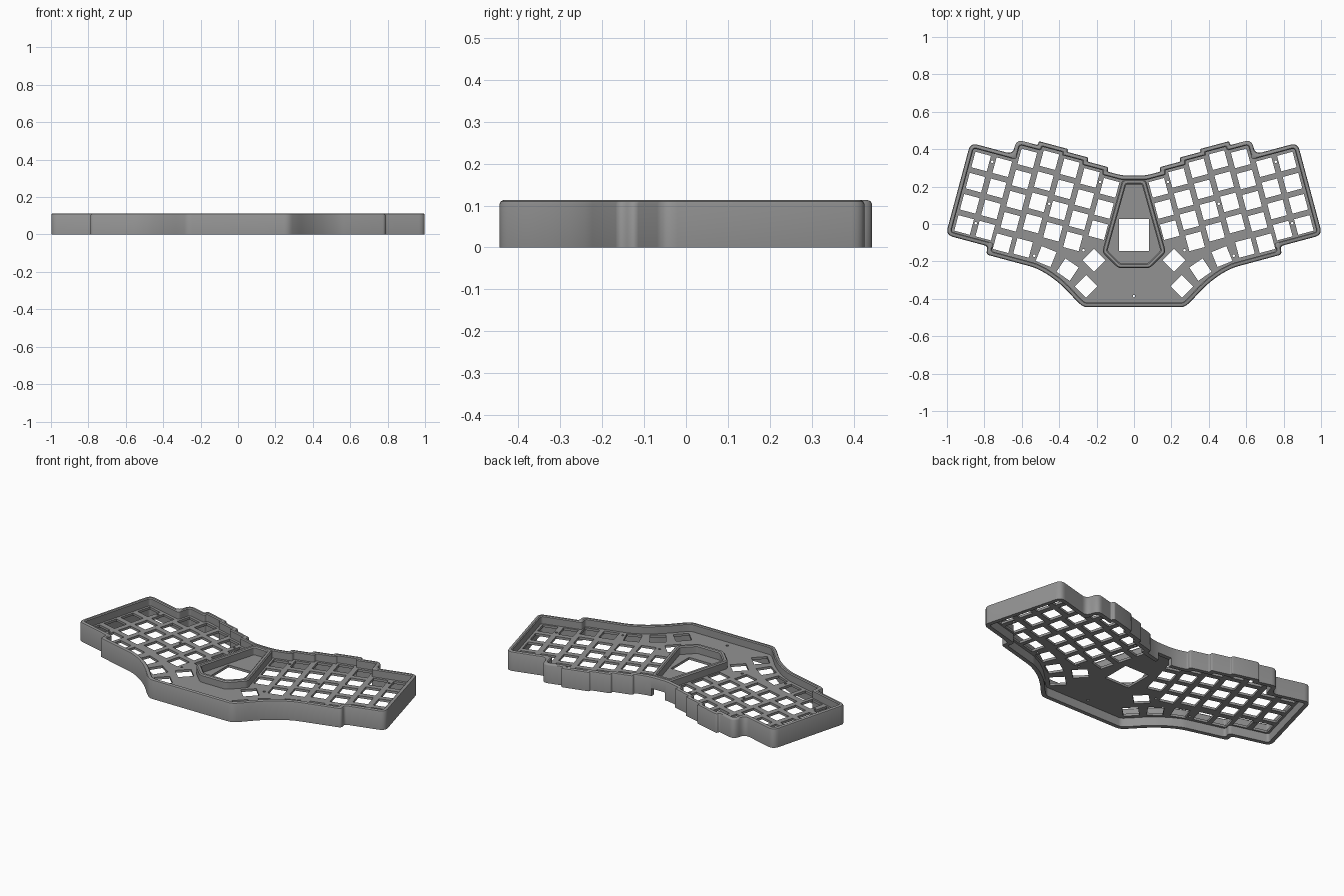
import bpy, bmesh, math
from mathutils import Vector

if "Cube" in bpy.data.objects:
    bpy.data.objects.remove(bpy.data.objects["Cube"])

TILT = math.radians(15)      # splay of each key half
P = 0.117                    # key pitch
HOLE = 0.086                 # switch cutout size
TOP = 0.113                  # case height
PLATE_Z, PLATE_T = 0.059, 0.014

grey = bpy.data.materials.new("case grey")
grey.diffuse_color = (0.29, 0.29, 0.29, 1)
grey.use_nodes = True
grey.node_tree.nodes["Principled BSDF"].inputs["Base Color"].default_value = grey.diffuse_color


def tilt(u, v):
    """Key-half coordinates to case coordinates (right half)."""
    c, s = math.cos(TILT), math.sin(TILT)
    return (u * c - v * s, u * s + v * c)


def mirrored(half):
    """Close a counter-clockwise right half with its mirror image."""
    return half + [(-x, y) for x, y in reversed(half)]


def inset(pts, d):
    out, n = [], len(pts)
    for i in range(n):
        a, b, c = (Vector(pts[(i + k) % n]) for k in (-1, 0, 1))
        e1, e2 = (b - a).normalized(), (c - b).normalized()
        n1, n2 = Vector((-e1.y, e1.x)), Vector((-e2.y, e2.x))
        out.append(b + (n1 + n2) * d / (1 + n1.dot(n2)))
    return out


def rounded(pts, r, steps=5):
    out, n = [], len(pts)
    for i in range(n):
        a, b, c = (Vector(pts[(i + k) % n]) for k in (-1, 0, 1))
        d = min(r, 0.45 * (a - b).length, 0.45 * (c - b).length)
        p, q = b + (a - b).normalized() * d, b + (c - b).normalized() * d
        for k in range(steps + 1):
            t = k / steps
            out.append(p * (1 - t) ** 2 + b * 2 * t * (1 - t) + q * t * t)
    return out


def finish(ob):
    ob.data.materials.clear()
    ob.data.materials.append(grey)
    bpy.ops.object.select_all(action='DESELECT')
    ob.select_set(True)
    bpy.context.view_layer.objects.active = ob
    bpy.ops.object.shade_smooth_by_angle(angle=math.radians(35))


def rim(name, pts, profile, r):
    """Closed wall: profile of (inset, height) swept round an outline."""
    bm = bmesh.new()
    rings = [[bm.verts.new((p.x, p.y, z))
              for p in rounded(inset(pts, d), max(r - d, 0.01))]
             for d, z in profile]
    m, n = len(rings), len(rings[0])
    for i in range(m):
        lo, hi = rings[i], rings[(i + 1) % m]
        for j in range(n):
            k = (j + 1) % n
            bm.faces.new((lo[j], lo[k], hi[k], hi[j]))
    bmesh.ops.recalc_face_normals(bm, faces=bm.faces)
    me = bpy.data.meshes.new(name)
    bm.to_mesh(me)
    bm.free()
    ob = bpy.data.objects.new(name, me)
    bpy.context.collection.objects.link(ob)
    finish(ob)
    return ob


def square(x, y, ang, size=HOLE):
    h = size / 2 * math.sqrt(2)
    return [(x + h * math.cos(ang + math.pi * (k + 0.5) / 2),
             y + h * math.sin(ang + math.pi * (k + 0.5) / 2)) for k in range(4)]


def circle(x, y, r=0.007):
    return [(x + r * math.cos(k * math.pi / 6), y + r * math.sin(k * math.pi / 6))
            for k in range(12)]


# Case outline: thumb arc, outer columns, then the staggered column tops
half = [(0.27, -0.445), (0.31, -0.408), (0.36, -0.353), (0.41, -0.307), (0.47, -0.264)]
half += [tilt(u, v) for u, v in [
    (0.455, -0.362), (0.723, -0.362), (0.723, -0.317), (0.957, -0.317),
    (0.957, 0.193), (0.723, 0.193), (0.723, 0.274), (0.606, 0.274),
    (0.606, 0.296), (0.444, 0.296), (0.444, 0.28), (0.327, 0.28),
    (0.327, 0.258), (0.21, 0.258), (0.21, 0.234), (0.125, 0.234)]]
outline = mirrored(half)

# Outer wall with softened top edges
wall = rim("outer_wall", outline,
           [(0, 0), (0, 0.104), (0.003, 0.110), (0.009, TOP), (0.019, TOP),
            (0.024, 0.108), (0.024, 0)], 0.04)

# Cable opening in the back wall
bpy.ops.mesh.primitive_cube_add(size=1, location=(0, 0.25, 0.015))
cutter = bpy.context.object
cutter.scale = (0.09, 0.12, 0.06)
cut = wall.modifiers.new("cable_opening", 'BOOLEAN')
cut.object = cutter
cut.solver = 'EXACT'
bpy.context.view_layer.objects.active = wall
bpy.ops.object.modifier_apply(modifier=cut.name)
bpy.data.objects.remove(cutter)

# Raised frame round the display bay
bay = mirrored([(0.085, -0.236), (0.171, -0.15), (0.062, 0.238)])
rim("display_frame", bay,
    [(0, PLATE_Z), (0, 0.106), (0.006, TOP), (0.02, TOP), (0.026, 0.107),
     (0.026, PLATE_Z)], 0.02)

# Switch cutouts: (u, top key v, rows) for each column
columns = [(0.876, 0.111, 4), (0.759, 0.111, 4), (0.642, 0.191, 4),
           (0.525, 0.213, 4), (0.408, 0.199, 4), (0.291, 0.177, 4),
           (0.176, 0.153, 3)]
holes = []
for u, v, rows in columns:
    holes += [square(*tilt(u, v - P * k), TILT) for k in range(rows)]
# Bottom row and thumb keys: x, y, turn in degrees
holes += [square(*tilt(0.652, -0.281), TILT), square(*tilt(0.54, -0.277), TILT)]
for x, y, deg in [(0.47, -0.174, 22), (0.355, -0.244, 34),
                  (0.256, -0.333, 45), (0.214, -0.194, 45)]:
    holes.append(square(x, y, math.radians(deg)))
# Screw holes between the keys
for u, v in [(0.8175, 0.125), (0.8175, -0.215), (0.4665, -0.013), (0.2335, 0.17)]:
    holes.append(circle(*tilt(u, v)))
holes += [circle(0.533, -0.17), circle(0.27, -0.14)]
holes += [[(-x, y) for x, y in h] for h in holes]
# Centre screw hole and display window
holes.append(circle(0, -0.385))
holes.append([(-0.081, -0.145), (0.081, -0.145), (0.081, 0.027), (-0.081, 0.027)])

# Switch plate as one filled profile with all openings
cu = bpy.data.curves.new("switch_plate", 'CURVE')
cu.dimensions = '2D'
cu.fill_mode = 'BOTH'
cu.extrude = PLATE_T / 2
for loop in [rounded(inset(outline, 0.012), 0.028)] + holes:
    sp = cu.splines.new('POLY')
    sp.points.add(len(loop) - 1)
    for pt, (x, y) in zip(sp.points, loop):
        pt.co = (x, y, 0, 1)
    sp.use_cyclic_u = True
plate = bpy.data.objects.new("switch_plate", cu)
plate.location.z = PLATE_Z
bpy.context.collection.objects.link(plate)
bpy.ops.object.select_all(action='DESELECT')
plate.select_set(True)
bpy.context.view_layer.objects.active = plate
bpy.ops.object.convert(target='MESH')
finish(bpy.context.object)
